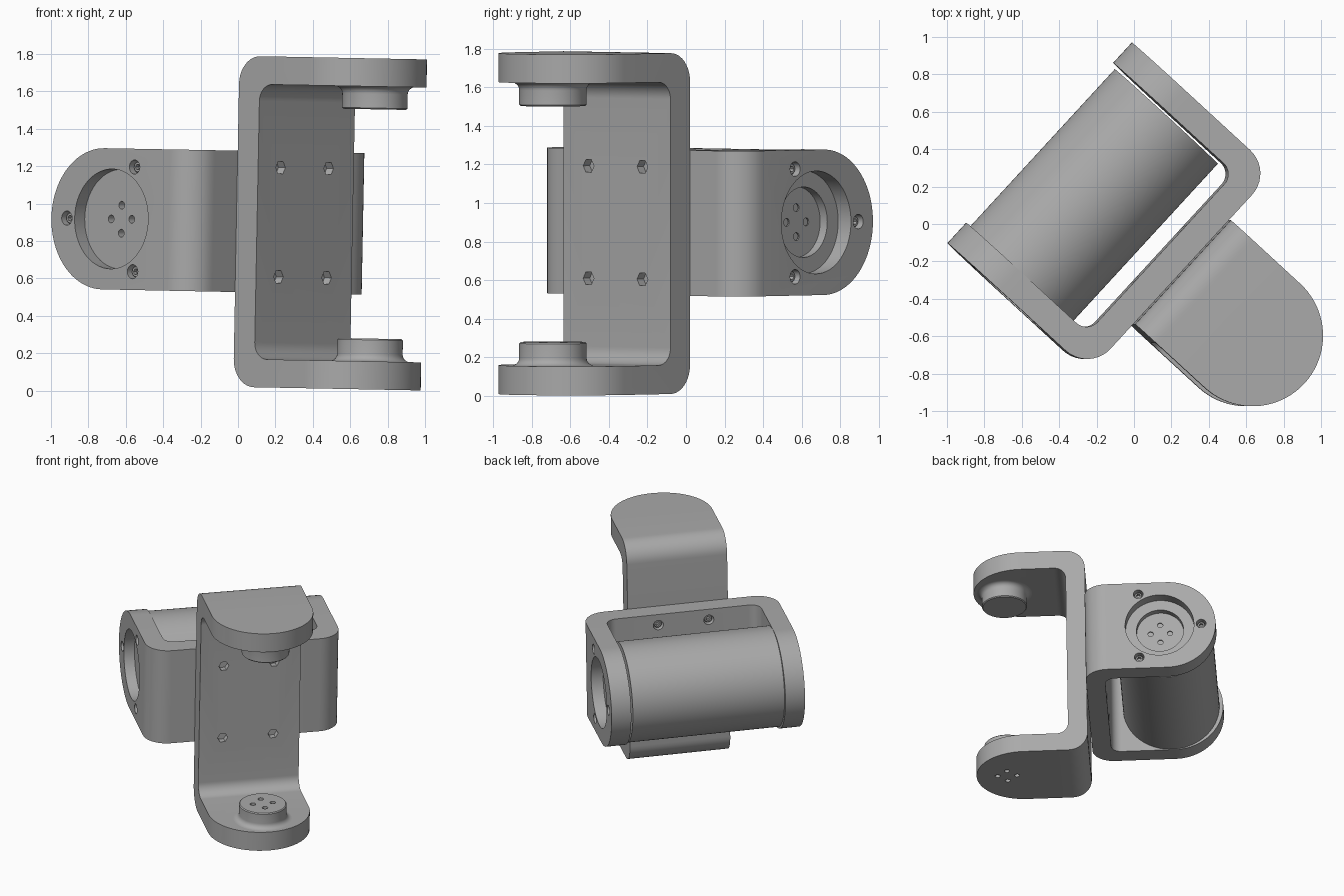
import bpy, bmesh
from math import sin, cos, pi, radians
from mathutils import Matrix, Vector

cube = bpy.data.objects.get("Cube")
if cube:
    bpy.data.objects.remove(cube)

grey = bpy.data.materials.new("machined_grey")
grey.use_nodes = True
COLOUR = (0.40, 0.40, 0.40, 1)
grey.diffuse_color = COLOUR
grey.node_tree.nodes["Principled BSDF"].inputs["Base Color"].default_value = COLOUR

# Pose of the whole assembly: turned about z and leaning slightly
POSE = Matrix.Translation((0, 0, 0.905)) @ Matrix.Rotation(radians(1.1), 4, 'Y') @ Matrix.Rotation(radians(47.4), 4, 'Z')
MID = -0.022            # centre of both brackets along the motor axis
HALF = 0.378            # half the bracket width
parts = []


def make(name, bm, part=True):
    bmesh.ops.recalc_face_normals(bm, faces=bm.faces)
    mesh = bpy.data.meshes.new(name)
    bm.to_mesh(mesh)
    bm.free()
    mesh.materials.append(grey)
    obj = bpy.data.objects.new(name, mesh)
    bpy.context.collection.objects.link(obj)
    if part:
        parts.append(obj)
    else:
        obj.hide_render = True
    return obj


def prism(name, outline, low, high, place, part=True):
    """Extrude a 2D outline; place maps (a, b, h) to a position."""
    bm = bmesh.new()
    face = bm.faces.new([bm.verts.new(place(a, b, low)) for a, b in outline])
    new = bmesh.ops.extrude_face_region(bm, geom=[face])["geom"]
    shift = Vector(place(0, 0, high)) - Vector(place(0, 0, low))
    bmesh.ops.translate(bm, vec=shift, verts=[v for v in new if isinstance(v, bmesh.types.BMVert)])
    return make(name, bm, part)


def lathe(name, profile, origin, axis, sides=64, part=True):
    """Turn (radius, height) points around an axis, with flat caps."""
    frame = Matrix.Translation(origin) @ Vector(axis).to_track_quat('Z', 'Y').to_matrix().to_4x4()
    bm = bmesh.new()
    rings = [[bm.verts.new(frame @ Vector((r * cos(2 * pi * i / sides), r * sin(2 * pi * i / sides), h)))
              for i in range(sides)] for r, h in profile]
    for one, two in zip(rings, rings[1:]):
        for i in range(sides):
            j = (i + 1) % sides
            bm.faces.new((one[i], one[j], two[j], two[i]))
    bm.faces.new(rings[0])
    bm.faces.new(rings[-1])
    return make(name, bm, part)


def boolean(target, tool, operation='DIFFERENCE'):
    mod = target.modifiers.new("cut", 'BOOLEAN')
    mod.operation, mod.solver, mod.object = operation, 'EXACT', tool
    bpy.context.view_layer.objects.active = target
    bpy.ops.object.modifier_apply(modifier=mod.name)
    bpy.data.objects.remove(tool)


def drill(target, origin, axis, radius, depth, sides=24):
    boolean(target, lathe("drill", [(radius, -depth), (radius, 0.02)], origin, axis, sides, False))


def arc(a, b, r, start, end, steps=10):
    return [(a + r * cos(radians(start + (end - start) * i / steps)),
             b + r * sin(radians(start + (end - start) * i / steps))) for i in range(steps + 1)]


def bracket(name, length, depth, thick, outer, inner, place, place_end):
    """U bracket with rounded corners and round arm ends."""
    h, i = length / 2, length / 2 - thick
    outline = [(h, depth), (i, depth)]
    outline += arc(i - inner, thick + inner, inner, 0, -90)
    outline += arc(-i + inner, thick + inner, inner, 270, 180)
    outline += [(-i, depth), (-h, depth)]
    outline += arc(-h + outer, outer, outer, 180, 270)
    outline += arc(h - outer, outer, outer, -90, 0)
    body = prism(name, outline, -HALF, HALF, place)
    end = [(-HALF, -0.1)] + arc(0, depth - HALF, HALF - 0.0005, 180, 0, 40) + [(HALF, -0.1)]
    boolean(body, prism("end_shape", end, -h - 0.1, h + 0.1, place_end, False), 'INTERSECT')
    return body


# Horizontal bracket that holds the motor, and upright output bracket
motor_bracket = bracket("motor_bracket", 1.457, 1.02, 0.148, 0.17, 0.08,
                        lambda a, b, h: (MID + a, b - 0.354, h),
                        lambda a, b, h: (MID + h, b - 0.354, a))
output_bracket = bracket("output_bracket", 1.77, 0.88, 0.15, 0.15, 0.09,
                         lambda a, b, h: (MID + h, -0.356 - b, a),
                         lambda a, b, h: (MID + a, -0.356 - b, h))

# Motor body between the arms
lathe("motor_body", [(0.374, -0.62), (0.374, 0.54)], (0, 0.262, 0), (1, 0, 0), 96)

# Bores, flange holes and screws in both arms of the motor bracket
HUB = 0.23
for side, steps in ((-1, [(0.267, 0.08)]), (1, [(0.267, 0.09), (0.183, 0.14)])):
    face = MID + side * 0.7285
    for radius, depth in steps:
        drill(motor_bracket, (face, HUB, 0), (side, 0, 0), radius, depth, 64)
    floor = face - side * steps[-1][1]
    for k in range(4):
        spot = (floor, HUB + 0.075 * cos(k * pi / 2), 0.075 * sin(k * pi / 2))
        drill(motor_bracket, spot, (side, 0, 0), 0.021, 0.05, 16)
    for k in range(3):
        turn = k * 2 * pi / 3
        spot = Vector((face, HUB + 0.323 * cos(turn), 0.323 * sin(turn)))
        drill(motor_bracket, spot, (side, 0, 0), 0.038, 0.06)
        head = lathe("arm_screw", [(0.03, -0.07), (0.03, -0.03), (0.025, -0.024)], spot, (side, 0, 0), 24)
        drill(head, spot - Vector((side * 0.024, 0, 0)), (side, 0, 0), 0.016, 0.025, 6)

# Bolts joining the two bracket bases
for du in (-0.19, 0.19):
    for z in (-0.292, 0.292):
        drill(output_bracket, (MID - 0.01 + du, -0.506, z), (0, -1, 0), 0.038, 0.05, 6)
        spot = Vector((MID - 0.01 + du, -0.206, z))
        drill(motor_bracket, spot, (0, 1, 0), 0.038, 0.06)
        head = lathe("base_bolt", [(0.03, -0.07), (0.03, -0.025), (0.025, -0.02)], spot, (0, 1, 0), 24)
        drill(head, spot - Vector((0, 0.02, 0)), (0, 1, 0), 0.016, 0.025, 6)

# Flared round bosses inside the arms of the output bracket
BOSS_Y = -0.997
flare = [(0.175 + 0.04 - r, h) for r, h in arc(0, 0.04, 0.04, -90, 0, 6)]
boss_profile = [(0.215, -0.01)] + flare + [(0.175, 0.115), (0.168, 0.122)]
lower = lathe("lower_boss", boss_profile, (MID, BOSS_Y, -0.735), (0, 0, 1))
lathe("upper_boss", boss_profile, (MID, BOSS_Y, 0.735), (0, 0, -1))
for k in range(4):
    spot = (MID + 0.075 * cos(k * pi / 2), BOSS_Y + 0.075 * sin(k * pi / 2), -0.613)
    drill(lower, spot, (0, 0, 1), 0.021, 0.2, 16)
    drill(output_bracket, spot, (0, 0, 1), 0.021, 0.4, 16)

# Pose and shade every part
bpy.ops.object.select_all(action='DESELECT')
for obj in parts:
    obj.data.transform(POSE)
    obj.select_set(True)
bpy.context.view_layer.objects.active = parts[0]
bpy.ops.object.shade_smooth_by_angle(angle=radians(30))
